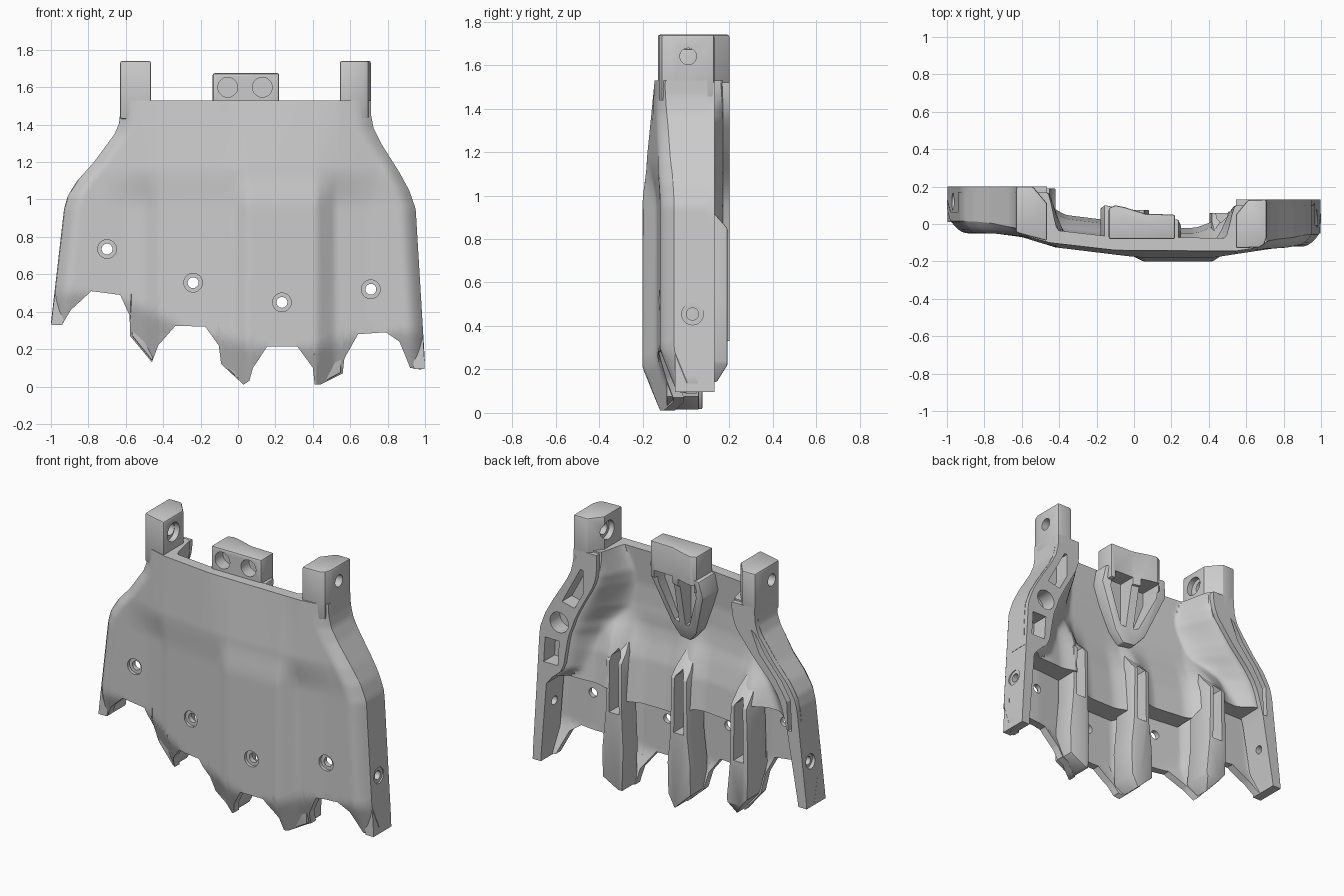
import bpy, bmesh, math
from mathutils import Vector, Matrix

if "Cube" in bpy.data.objects:
    bpy.data.objects.remove(bpy.data.objects["Cube"])


def interp(table, x):
    if x <= table[0][0]:
        return table[0][1]
    for (a, p), (b, q) in zip(table, table[1:]):
        if x <= b:
            return p + (q - p) * (x - a) / (b - a)
    return table[-1][1]


def smooth(t):
    t = max(0, min(1, t))
    return t * t * (3 - 2 * t)


def finish(name, bm):
    bmesh.ops.recalc_face_normals(bm, faces=bm.faces)
    me = bpy.data.meshes.new(name)
    bm.to_mesh(me)
    bm.free()
    ob = bpy.data.objects.new(name, me)
    bpy.context.collection.objects.link(ob)
    return ob


def prism(name, pts, axis, lo, hi, bevel=0.0, planes=()):
    """Extrude a 2D outline along y (points x,z) or z (points x,y), then trim by planes."""
    bm = bmesh.new()
    rings = [[bm.verts.new((p, v, q) if axis == 'Y' else (p, q, v)) for p, q in pts] for v in (lo, hi)]
    n = len(pts)
    for i in range(n):
        j = (i + 1) % n
        bm.faces.new((rings[0][i], rings[0][j], rings[1][j], rings[1][i]))
    bm.faces.new(rings[0])
    bm.faces.new(rings[1])
    for co, no in planes:
        geom = bm.verts[:] + bm.edges[:] + bm.faces[:]
        bmesh.ops.bisect_plane(bm, geom=geom, plane_co=co, plane_no=no, clear_outer=True)
        bmesh.ops.holes_fill(bm, edges=[e for e in bm.edges if e.is_boundary], sides=0)
    ob = finish(name, bm)
    if bevel:
        m = ob.modifiers.new('bevel', 'BEVEL')
        m.width, m.segments, m.angle_limit = bevel, 2, math.radians(40)
        apply(ob, m)
    return ob


def apply(ob, m):
    bpy.context.view_layer.objects.active = ob
    bpy.ops.object.modifier_apply(modifier=m.name)


def drill(center, r, depth, axis):
    bm = bmesh.new()
    rot = Matrix.Rotation(math.pi / 2, 4, 'X' if axis == 'Y' else 'Y')
    bmesh.ops.create_cone(bm, cap_ends=True, segments=28, radius1=r, radius2=r, depth=depth,
                          matrix=Matrix.Translation(Vector(center)) @ rot)
    return finish('cutter', bm)


def cut(objs, cutters):
    for c in cutters:
        c.hide_render = True
        for ob in objs:
            m = ob.modifiers.new('cut', 'BOOLEAN')
            m.operation, m.solver, m.object = 'DIFFERENCE', 'EXACT', c
            apply(ob, m)
        bpy.data.objects.remove(c)


# Outline, finger bays and front relief, as short tables
LEFT = [(.34, -1), (.95, -.93), (1.02, -.91), (1.1, -.86), (1.2, -.77), (1.35, -.66), (1.41, -.635), (1.47, -.63)]
RIGHT = [(.12, 1), (.95, .95), (1.05, .915), (1.15, .86), (1.3, .765), (1.38, .725), (1.46, .71)]
BOTTOM = [(-1, .34), (-.94, .33), (-.9, .41), (-.8, .51), (-.64, .49), (-.58, .38), (-.575, .27), (-.46, .13),
          (-.425, .22), (-.33, .325), (-.17, .32), (-.1, .22), (-.09, .12), (.03, .01), (.06, .03), (.08, .1),
          (.16, .215), (.32, .215), (.4, .1), (.41, .01), (.44, .01), (.56, .07), (.57, .15), (.65, .28),
          (.8, .29), (.87, .24), (.92, .1), (.98, .09), (1, .14)]
BEND = [(-1, .5), (-.7, .5), (-.3, .325), (.1, .21), (.4, .21), (.7, .29)]
LIP = [(-.56, .85), (-.42, .66), (-.08, .66), (.05, .57), (.42, .57), (.52, .65)]
LOW = [(-1, -.05), (-.6, -.05), (-.5, -.07), (-.42, -.115), (-.02, -.165), (.05, -.2), (.42, -.2), (.52, -.135), (.7, -.12)]
MID = [(-.75, -.05), (-.6, -.07), (-.42, -.125), (-.05, -.17), (.05, -.18), (.42, -.18), (.55, -.16), (.75, -.13)]
TOP = [(-.63, -.05), (-.45, -.1), (-.1, -.14), (.54, -.145), (.71, -.12)]
WALL_L = [(.3, .06), (.8, .09), (1.1, .14), (1.47, .165)]
WALL_R = [(.1, .06), (.62, .07), (.72, .18), (1.0, .21), (1.3, .19), (1.46, .165)]
RIBS = [(-.51, .02), (0, 0), (.47, 0)]
SPREAD = [(.6, .06), (.9, .14), (1.15, .22), (1.35, .14), (1.53, .06)]


def front(x, z):
    if z <= 1.17:
        t = smooth((z - .95) / .22)
        y = interp(LOW, x) * (1 - t) + interp(MID, x) * t
    else:
        t = (z - 1.17) / .36
        y = interp(MID, x) * (1 - t) + interp(TOP, x) * t
    d = max(0, min(x - interp(LEFT, z), interp(RIGHT, z) - x))
    curl = interp([(1.1, .065), (1.5, .025)], z)
    y += curl * max(0, 1 - d / .09) ** 2
    return y + .4 * max(0, interp(BEND, x) - z)


def back(x, z, above):
    y = front(x, z)
    if not above:
        return y + .05
    y += interp([(.57, .18), (.85, .15), (1.05, .1), (1.3, .07)], z)
    # channels between the ribs, fading into the palm
    for rx, extra in RIBS:
        y += (.045 + extra) * smooth(1 - abs(x - rx) / .16) * smooth((1.15 - z) / .3)
    # sweep up into the side walls
    s = interp(SPREAD, z)
    for d, w, top in ((x - interp(LEFT, z), interp(WALL_L, z), .17), (interp(RIGHT, z) - x, interp(WALL_R, z), .1)):
        k = smooth(1 - (d - w) / s)
        y = max(y, y * (1 - k) + top * k)
    return y


# Curved palm shell with scalloped lower edge
us = sorted({round(-1 + i * .02, 3) for i in range(101)} | {p[0] for p in BOTTOM})
NLO, NHI = 14, 46
bm = bmesh.new()
F, B = [], []
for ux in us:
    cf, cb = [], []
    zb, zl = interp(BOTTOM, ux), interp(LIP, ux)
    rows = [(zb + (zl - zb) * i / NLO, False) for i in range(NLO + 1)]
    rows += [(zl + .003 + (1.527 - zl) * i / NHI, True) for i in range(NHI + 1)]
    for z, above in rows:
        xl, xr = interp(LEFT, z), interp(RIGHT, z)
        x = xl + (xr - xl) * (ux + 1) / 2
        cf.append(bm.verts.new((x, front(x, z), z)))
        cb.append(bm.verts.new((x, back(x, z, above), z)))
    F.append(cf)
    B.append(cb)
nc, nr = len(us), len(F[0])
for i in range(nc - 1):
    for j in range(nr - 1):
        for G in (F, B):
            bm.faces.new((G[i][j], G[i + 1][j], G[i + 1][j + 1], G[i][j + 1]))
    for j in (0, nr - 1):
        bm.faces.new((F[i][j], F[i + 1][j], B[i + 1][j], B[i][j]))
for i in (0, nc - 1):
    for j in range(nr - 1):
        bm.faces.new((F[i][j], F[i][j + 1], B[i][j + 1], B[i][j]))
shell = finish('palm_shell', bm)


# Side walls following the outline
def wall(name, edge, width, sign, z0, y0, y1):
    zs = [z0 + (1.52 - z0) * i / 28 for i in range(29)]
    outer = [(interp(edge, z) + sign * .002, z) for z in zs]
    inner = [(interp(edge, z) + sign * interp(width, z), z) for z in reversed(zs)]
    return prism(name, outer + inner, 'Y', y0, y1)


wall_l = wall('left_wall', LEFT, WALL_L, 1, .33, .01, .2)
wall_r = wall('right_wall', RIGHT, WALL_R, -1, .095, -.05, .13)

# Upright posts at the wrist end
post_l = prism('left_post', [(-.63, -.045), (-.63, .2), (-.54, .2), (-.465, .11), (-.465, -.09), (-.6, -.055)], 'Z', 1.43, 1.74, .01)
post_r = prism('right_post', [(.545, -.13), (.545, .05), (.61, .13), (.71, .13), (.71, -.07), (.695, -.11), (.67, -.125)], 'Z', 1.43, 1.74, .01)

# Ribs between the finger bays: pointed tips, sloped upper ends, long pockets
rib_a = prism('rib_outer', [(-.53, 1.02), (-.475, 1.02), (-.45, .93), (-.445, .5), (-.42, .24), (-.46, .14),
                            (-.565, .27), (-.57, .38), (-.57, .6), (-.56, .93)], 'Y', 0, .19, .005,
              [((0, .19, .85), (0, .75, .66)), ((0, .19, .22), (0, .85, -.53))])
rib_b = prism('rib_middle', [(-.03, 1.0), (.03, 1.0), (.055, .9), (.06, .5), (.08, .3), (.075, .1), (.03, .015),
                             (-.085, .125), (-.08, .32), (-.06, .5), (-.055, .9)], 'Y', -.1, .075, .005,
              [((0, .075, .85), (0, .75, .66))])
rib_c = prism('rib_inner', [(.44, .98), (.5, .98), (.525, .88), (.53, .5), (.555, .25), (.55, .075), (.44, .015),
                            (.412, .015), (.405, .28), (.415, .5), (.415, .88)], 'Y', -.09, .06, .005,
              [((0, .06, .83), (0, .75, .66))])
for rib, cx, yb in ((rib_a, -.505, .08), (rib_b, 0, -.05), (rib_c, .47, -.05)):
    cut([rib, shell], [prism('cutter', [(cx - .035, .5), (cx + .035, .5), (cx + .03, .86), (cx, .9), (cx - .03, .86)], 'Y', yb, .4)])

# Wrist lug with tapering strut behind the shell
lug = prism('wrist_lug', [(-.135, -.08), (-.135, .085), (-.1, .1), (-.05, .09), (.06, .055), (.22, .05), (.22, -.08)], 'Z', 1.44, 1.675, .01)
strut = prism('lug_strut', [(-.16, 1.525), (.24, 1.525), (.25, 1.42), (.12, 1.14), (.06, 1.07),
                            (-.02, 1.07), (-.08, 1.14), (-.18, 1.42)], 'Y', -.12, .2, .008,
              [((0, .06, 1.47), (.2, 1, -.2))])
cut([strut, lug], [prism('cutter', [(-.12, 1.49), (.005, 1.49), (.005, 1.17), (-.03, 1.18), (-.12, 1.4)], 'Y', -.06, .3),
                   prism('cutter', [(.055, 1.49), (.19, 1.49), (.19, 1.4), (.09, 1.18), (.055, 1.17)], 'Y', -.06, .3)])
cut([lug], [drill((x, -.08, 1.6), .053, .16, 'Y') for x in (-.055, .13)])

# Counterbored screw holes in the finger bays
for x, z in ((-.7, .735), (-.24, .555), (.235, .45), (.71, .52)):
    y = front(x, z)
    cut([shell], [drill((x, y - .03, z), .05, .1, 'Y'), drill((x, y, z), .029, .4, 'Y')])

# Cross holes through the walls and posts
cut([wall_r, shell], [drill((1.02, .03, .455), .05, .1, 'X')])
cut([wall_r], [drill((.95, .03, .455), .028, .3, 'X')])
cut([wall_l], [drill((-1, .12, .6), .045, .1, 'X'), drill((-.95, .12, .6), .026, .3, 'X')])
cut([post_r], [drill((.63, .01, 1.64), .038, .3, 'X'), drill((.53, .01, 1.64), .06, .1, 'X')])
cut([post_l], [drill((-.55, .03, 1.64), .038, .3, 'X'), drill((-.45, .01, 1.64), .06, .1, 'X')])

# Pockets in the thick wall and a long groove in the slim one
pockets = [prism('cutter', [(.64, 1.4), (.66, 1.4), (.79, 1.16), (.70, 1.14), (.64, 1.25)], 'Y', .03, .3),
           prism('cutter', [(.82, .74), (.92, .74), (.91, .9), (.81, .9)], 'Y', .02, .3),
           drill((.81, .12, 1.02), .065, .18, 'Y')]
cut([wall_r, shell], pockets)
cut([wall_l, shell], [prism('cutter', [(-.89, .8), (-.865, .8), (-.855, .98), (-.78, 1.1), (-.66, 1.24), (-.6, 1.38),
                                       (-.63, 1.36), (-.7, 1.24), (-.82, 1.1), (-.88, 1.0)], 'Y', .14, .3)])

# Smooth shading with crisp edges
bpy.ops.object.select_all(action='DESELECT')
for ob in bpy.context.scene.objects:
    ob.select_set(True)
bpy.context.view_layer.objects.active = shell
bpy.ops.object.shade_smooth_by_angle(angle=math.radians(28))
